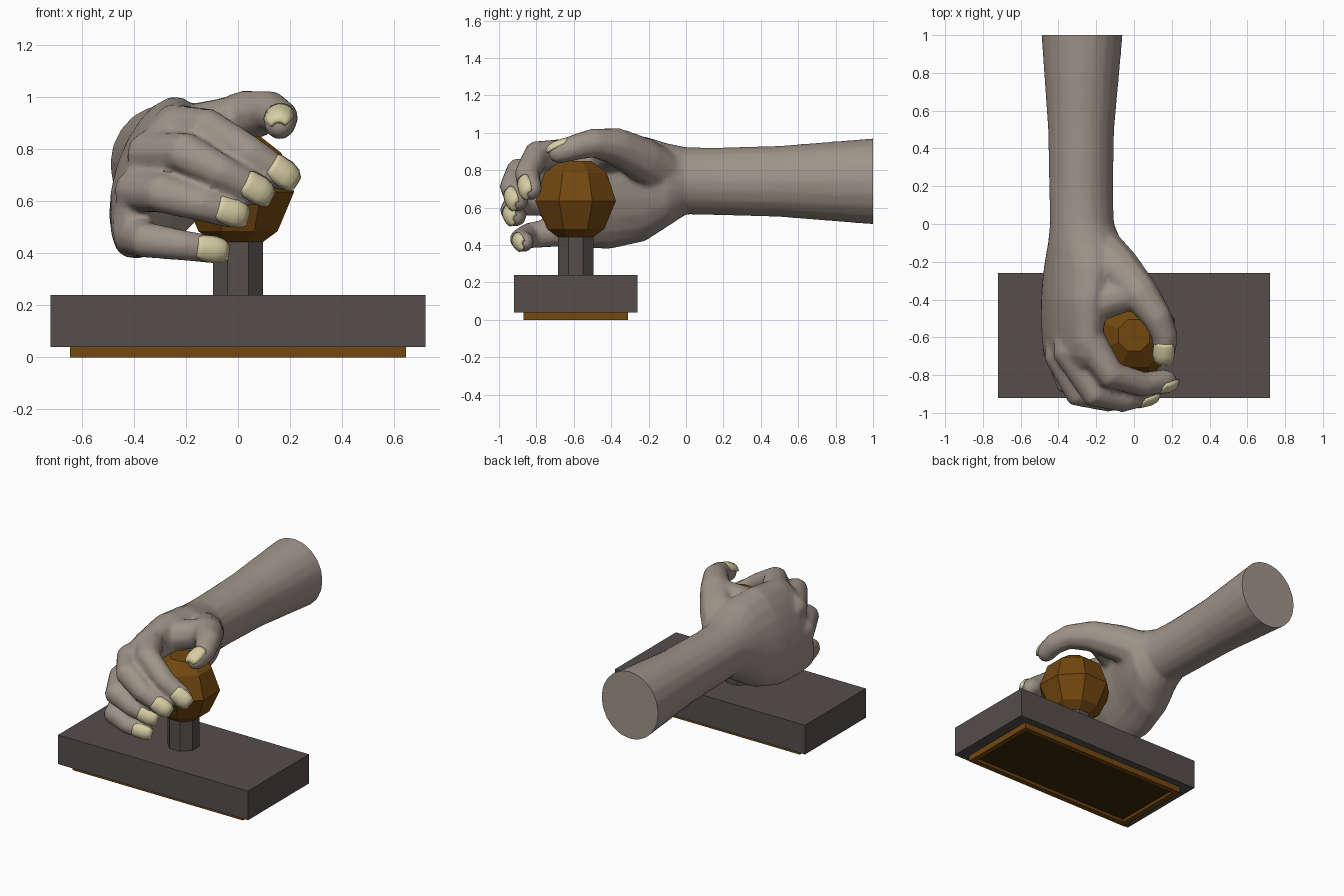
import bpy, bmesh, math
from mathutils import Vector

if "Cube" in bpy.data.objects:
    bpy.data.objects.remove(bpy.data.objects["Cube"])


def material(name, rgb):
    m = bpy.data.materials.new(name)
    m.diffuse_color = (*rgb, 1)
    m.use_nodes = True
    m.node_tree.nodes["Principled BSDF"].inputs["Base Color"].default_value = m.diffuse_color
    return m


SKIN = material("skin", (0.35, 0.295, 0.25))
NAIL = material("nail", (0.70, 0.63, 0.38))
WOOD = material("wood", (0.17, 0.065, 0.005))
DARK = material("dark_rubber", (0.045, 0.02, 0.003))
GREY = material("dark_grey", (0.09, 0.077, 0.073))


def finish(name, bm, *mats):
    bmesh.ops.recalc_face_normals(bm, faces=bm.faces)
    me = bpy.data.meshes.new(name)
    bm.to_mesh(me)
    bm.free()
    for m in mats:
        me.materials.append(m)
    ob = bpy.data.objects.new(name, me)
    bpy.context.collection.objects.link(ob)
    return ob


def loft(bm, rings, caps=True):
    vs = [[bm.verts.new(p) for p in r] for r in rings]
    n = len(vs[0])
    for a, b in zip(vs, vs[1:]):
        for i in range(n):
            j = (i + 1) % n
            bm.faces.new((a[i], a[j], b[j], b[i]))
    if caps:
        bm.faces.new(vs[0][::-1])
        bm.faces.new(vs[-1])


def box(bm, x, y0, y1, z0, z1):
    loft(bm, [[(-x, y0, z), (x, y0, z), (x, y1, z), (-x, y1, z)] for z in (z0, z1)])


def lathe(name, profile, mat, cy=-0.59, n=8):
    bm = bmesh.new()
    angs = [2 * math.pi * (i + 0.5) / n for i in range(n)]
    loft(bm, [[(r * math.cos(a), cy + r * math.sin(a), z) for a in angs] for r, z in profile])
    return finish(name, bm, mat)


# Stamp: plate, rubber pad with recessed face, stem and faceted knob
bm = bmesh.new()
box(bm, 0.72, -0.92, -0.26, 0.04, 0.24)
finish("stamp_plate", bm, GREY)

bm = bmesh.new()
box(bm, 0.645, -0.87, -0.31, 0, 0.04)
bmesh.ops.recalc_face_normals(bm, faces=bm.faces)
bottom = min(bm.faces, key=lambda f: f.calc_center_median().z)
bmesh.ops.inset_region(bm, faces=[bottom], thickness=0.05)
bmesh.ops.inset_region(bm, faces=[bottom], thickness=0.012, depth=-0.015)
bottom.material_index = 1
finish("stamp_pad", bm, WOOD, DARK)

lathe("stamp_stem", [(0.103, 0.24), (0.103, 0.46)], GREY)
lathe("stamp_knob", [(0.1, 0.44), (0.165, 0.485), (0.233, 0.635), (0.18, 0.785), (0.09, 0.85)], WOOD)


# Hand: forearm and palm loft, finger tubes, fused into one skin
def tube(bm, pts, radii, n=10):
    pts = [Vector(p) for p in pts]
    d0, d1 = (pts[1] - pts[0]).normalized(), (pts[-1] - pts[-2]).normalized()
    r0, r1 = radii[0], radii[-1]
    pts = [pts[0] - d0 * r0 * 0.8] + pts + [pts[-1] + d1 * r1 * 0.6, pts[-1] + d1 * r1]
    radii = [r0 * 0.5] + list(radii) + [r1 * 0.8, r1 * 0.35]
    rings = []
    for i, (p, r) in enumerate(zip(pts, radii)):
        d = (pts[min(i + 1, len(pts) - 1)] - pts[max(i - 1, 0)]).normalized()
        u = d.cross(Vector((0, 0, 1))).normalized()
        v = d.cross(u)
        rings.append([p + r * (u * math.cos(2 * math.pi * k / n) + v * math.sin(2 * math.pi * k / n))
                      for k in range(n)])
    loft(bm, rings)


# y, centre x, centre z, half thickness, half height, tilt
sections = [
    (1.10, -0.275, 0.74, 0.222, 0.237, 0), (1.0, -0.275, 0.74, 0.215, 0.23, 0),
    (0.5, -0.28, 0.74, 0.175, 0.19, 0), (0.15, -0.28, 0.74, 0.168, 0.18, 0),
    (0.0, -0.275, 0.743, 0.17, 0.18, 0), (-0.1, -0.26, 0.72, 0.195, 0.225, 10),
    (-0.22, -0.28, 0.70, 0.185, 0.29, 18), (-0.4, -0.315, 0.69, 0.157, 0.325, 18),
    (-0.58, -0.325, 0.68, 0.132, 0.315, 20), (-0.70, -0.335, 0.68, 0.10, 0.295, 22),
    (-0.76, -0.335, 0.68, 0.06, 0.23, 22)]
rings = []
for y, cx, cz, a, b, t in sections:
    c, s = math.cos(math.radians(t)), math.sin(math.radians(t))
    ring = []
    for k in range(20):
        w = 2 * math.pi * k / 20
        px, pz = a * math.cos(w), b * math.sin(w)
        ring.append((cx + px * c + pz * s, y, cz - px * s + pz * c))
    rings.append(ring)

# Joints from knuckle to tip, radii, direction the nail faces
digits = {
    "index": ([(-0.25, -0.6, 0.88), (-0.12, -0.80, 0.88), (0.05, -0.85, 0.78), (0.165, -0.83, 0.70)],
              (0.095, 0.078, 0.068, 0.062), (0.3, -1, 0.3)),
    "middle": ([(-0.35, -0.66, 0.78), (-0.20, -0.90, 0.785), (-0.06, -0.93, 0.71), (0.065, -0.90, 0.64)],
               (0.09, 0.08, 0.068, 0.062), (0.3, -1, 0.2)),
    "ring": ([(-0.40, -0.68, 0.64), (-0.29, -0.90, 0.63), (-0.13, -0.93, 0.585), (-0.03, -0.91, 0.555)],
             (0.085, 0.077, 0.066, 0.06), (0.3, -1, 0.1)),
    "little": ([(-0.40, -0.66, 0.47), (-0.35, -0.84, 0.45), (-0.21, -0.885, 0.43), (-0.105, -0.865, 0.415)],
               (0.08, 0.07, 0.06, 0.055), (0.3, -1, 0)),
    "thumb": ([(-0.2, -0.12, 0.78), (-0.08, -0.24, 0.86), (0.04, -0.38, 0.93), (0.125, -0.5, 0.945),
               (0.165, -0.6, 0.92), (0.16, -0.675, 0.895)],
              (0.13, 0.12, 0.1, 0.08, 0.07, 0.062), (-0.1, -0.25, 1))}

bm = bmesh.new()
loft(bm, rings)
for pts, radii, _ in digits.values():
    tube(bm, pts, radii)
tube(bm, [(-0.2, -0.42, 0.87), (0.0, -0.36, 0.92)], (0.1, 0.09))  # web of the thumb
raw = finish("hand_raw", bm)

mod = raw.modifiers.new("fuse", "REMESH")
mod.mode, mod.voxel_size = "VOXEL", 0.014
mod = raw.modifiers.new("soften", "SMOOTH")
mod.factor, mod.iterations = 0.5, 5
mod = raw.modifiers.new("reduce", "DECIMATE")
mod.ratio = 0.2
me = bpy.data.meshes.new_from_object(raw.evaluated_get(bpy.context.evaluated_depsgraph_get()))
bpy.data.objects.remove(raw)

# Cut the forearm off flat and cap it
bm = bmesh.new()
bm.from_mesh(me)
cut = bmesh.ops.bisect_plane(bm, geom=bm.verts[:] + bm.edges[:] + bm.faces[:],
                             plane_co=(0, 1, 0), plane_no=(0, 1, 0), clear_outer=True)
bmesh.ops.holes_fill(bm, edges=[e for e in bm.edges if e.is_boundary])
hand = finish("hand_and_forearm", bm, SKIN)
smooth = [hand]

# Nails: curved plates wrapped over each tip
for name, (pts, radii, face) in digits.items():
    tip, r = Vector(pts[-1]), radii[-1]
    d = (tip - Vector(pts[-2])).normalized()
    n = Vector(face)
    n = (n - d * n.dot(d)).normalized()
    u = d.cross(n)
    bm = bmesh.new()
    grid = []
    for along, k, wide in ((-0.06, 1.05, 42), (-0.04, 1.07, 58), (0.01, 1.08, 62), (0.045, 0.93, 62), (0.068, 0.6, 60)):
        row = []
        for i in range(7):
            a = math.radians(wide * (i - 3) / 3)
            row.append(bm.verts.new(tip + d * along + r * k * (n * math.cos(a) + u * math.sin(a))))
        grid.append(row)
    for a, b in zip(grid, grid[1:]):
        for i in range(6):
            f = bm.faces.new((a[i], a[i + 1], b[i + 1], b[i]))
            f.normal_update()
            if f.normal.dot(n) < 0:
                f.normal_flip()
    ob = finish(name + "_nail", bm, NAIL)
    sol = ob.modifiers.new("thickness", "SOLIDIFY")
    sol.thickness, sol.offset = 0.02, -1
    smooth.append(ob)

bpy.ops.object.select_all(action="DESELECT")
for ob in smooth:
    ob.select_set(True)
bpy.context.view_layer.objects.active = hand
bpy.ops.object.shade_smooth_by_angle(angle=math.radians(50))
